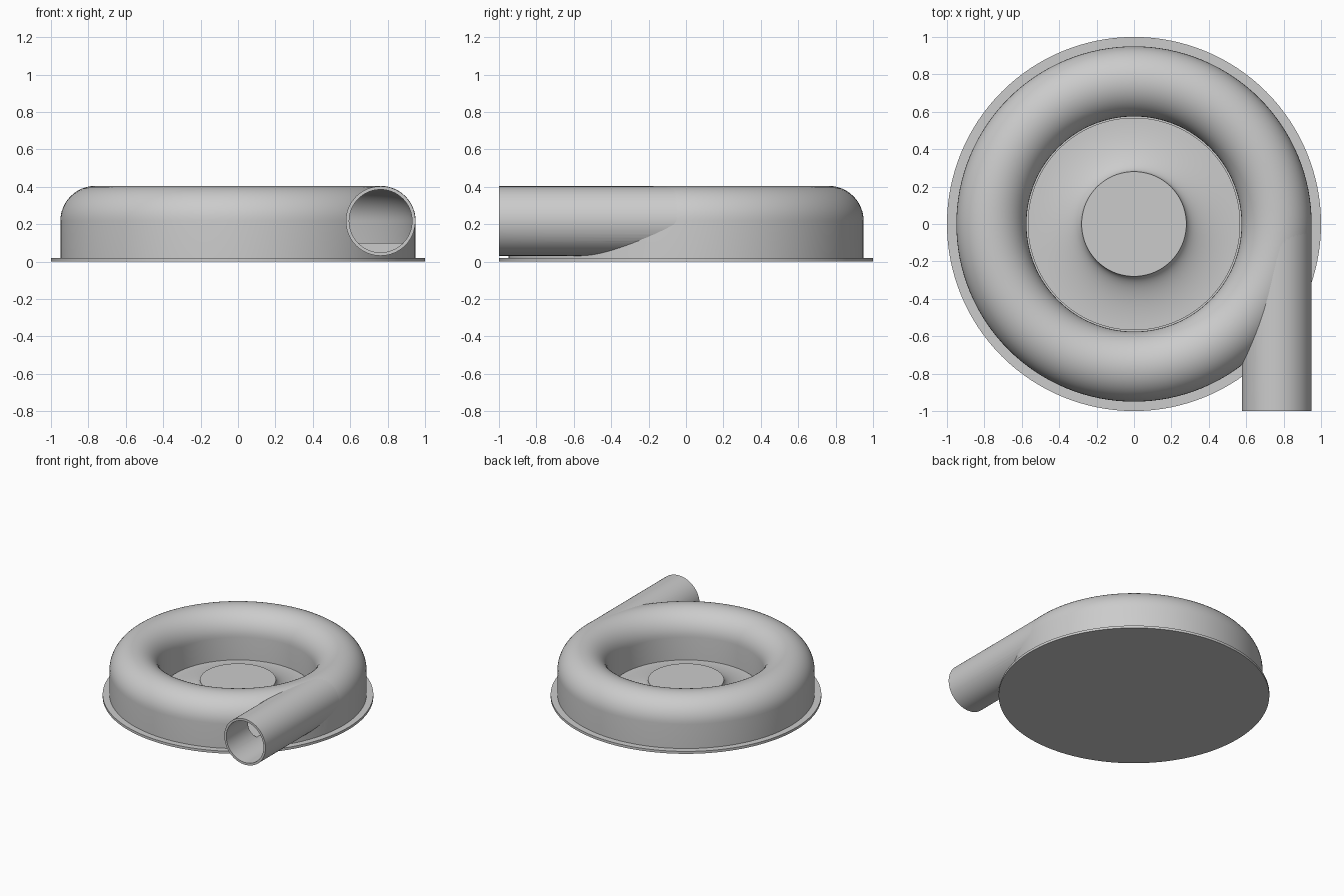
import bpy, bmesh, math
from mathutils import Matrix, Vector

if "Cube" in bpy.data.objects:
    bpy.data.objects.remove(bpy.data.objects["Cube"], do_unlink=True)

STEPS = 128
MID, TUBE_Z = 0.7625, 0.217      # centre line of the scroll channel

grey = bpy.data.materials.new("plain grey")
grey.use_nodes = True
grey.diffuse_color = (0.6, 0.6, 0.6, 1)
grey.node_tree.nodes["Principled BSDF"].inputs["Base Color"].default_value = (0.6, 0.6, 0.6, 1)


def finish(name, bm):
    bmesh.ops.recalc_face_normals(bm, faces=bm.faces)
    mesh = bpy.data.meshes.new(name)
    bm.to_mesh(mesh)
    bm.free()
    mesh.materials.append(grey)
    obj = bpy.data.objects.new(name, mesh)
    bpy.context.collection.objects.link(obj)
    return obj


def lathe(name, profile, closed):
    """Spin an (r, z) profile around the z axis."""
    bm = bmesh.new()
    verts = [bm.verts.new((r, 0, z)) for r, z in profile]
    edges = [bm.edges.new(pair) for pair in zip(verts, verts[1:])]
    if closed:
        edges.append(bm.edges.new((verts[-1], verts[0])))
    bmesh.ops.spin(bm, geom=verts + edges, cent=(0, 0, 0), axis=(0, 0, 1),
                   angle=math.tau, steps=STEPS, use_merge=True)
    bmesh.ops.remove_doubles(bm, verts=bm.verts, dist=1e-5)
    return finish(name, bm)


def arch(radius, floor):
    """Channel section: straight walls with a half-round roof."""
    roof = [(MID + radius * math.cos(math.pi * i / 24),
             TUBE_Z + radius * math.sin(math.pi * i / 24)) for i in range(25)]
    return [(MID + radius, floor)] + roof + [(MID - radius, floor)]


def pipe(name, radius, y0, y1):
    """Solid cylinder along y on the outlet centre line."""
    bm = bmesh.new()
    place = Matrix.Translation((MID, (y0 + y1) / 2, TUBE_Z)) @ Matrix.Rotation(math.pi / 2, 4, 'X')
    bmesh.ops.create_cone(bm, cap_ends=True, segments=64, radius1=radius, radius2=radius,
                          depth=y1 - y0, matrix=place)
    return finish(name, bm)


def carve(obj, cutters):
    for cutter in cutters:
        mod = obj.modifiers.new("carve", 'BOOLEAN')
        mod.operation, mod.solver, mod.object = 'DIFFERENCE', 'EXACT', cutter
    graph = bpy.context.evaluated_depsgraph_get()
    mesh = bpy.data.meshes.new_from_object(obj.evaluated_get(graph))
    obj.modifiers.clear()
    obj.data = mesh


# Base plate
base = lathe("base_plate", [(0, 0), (1, 0), (1, 0.02), (0, 0.02)], False)

# Hollow scroll housing and its straight outlet
scroll = lathe("scroll_housing", arch(0.1875, 0.015), True)
outlet = pipe("outlet_pipe", 0.186, -1, 0)
channel = lathe("channel_cutter", arch(0.172, 0.1), True)
bore = pipe("bore_cutter", 0.168, -1.1, 0.003)
carve(scroll, [channel, bore])
carve(outlet, [channel, bore])
for cutter in (channel, bore):
    bpy.data.objects.remove(cutter, do_unlink=True)

# Central hub with a concave flare down to a thin rim
HUB_R, RIM_R, HUB_Z, RIM_Z = 0.28, 0.568, 0.14, 0.035
flare = []
for i in range(17):
    a = math.pi / 2 * i / 16
    flare.append((RIM_R - (RIM_R - HUB_R) * math.cos(a), HUB_Z - (HUB_Z - RIM_Z) * math.sin(a)))
hub = lathe("hub", [(0, HUB_Z)] + flare + [(RIM_R, 0.015), (0, 0.015)], False)

# Smooth shading with crisp rims
for obj in (base, scroll, outlet, hub):
    bpy.ops.object.select_all(action='DESELECT')
    obj.select_set(True)
    bpy.context.view_layer.objects.active = obj
    bpy.ops.object.shade_smooth_by_angle(angle=math.radians(30))
